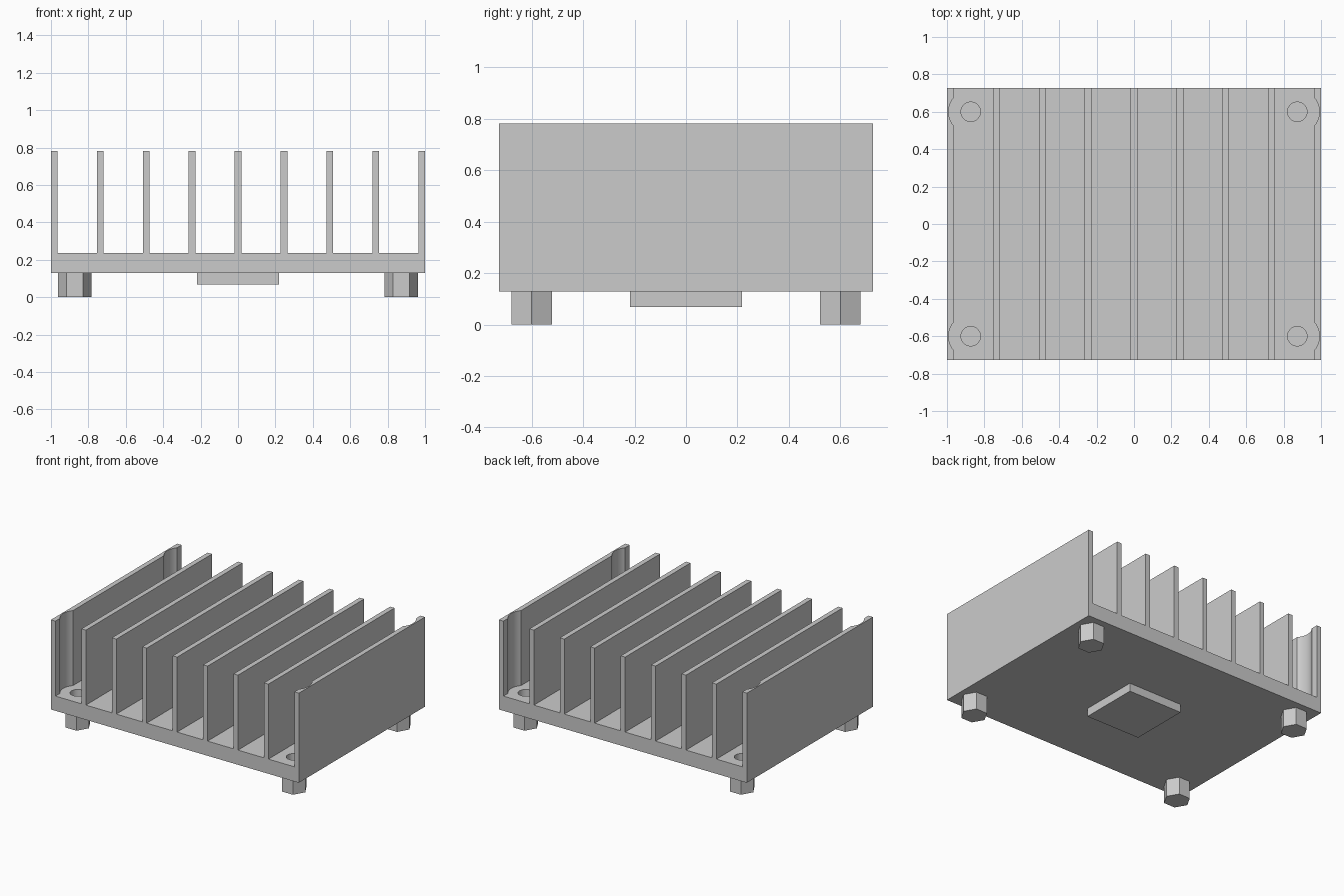
import bpy, bmesh, math

if "Cube" in bpy.data.objects:
    bpy.data.objects.remove(bpy.data.objects["Cube"])

HX, HY = 1.0, 0.727                        # half footprint
Z_PAD, Z_BASE, Z_FLOOR, Z_TOP = 0.068, 0.128, 0.235, 0.782
FIN_T, FINS = 0.036, 9
MX, MY = 0.873, 0.6                        # mounting hole centre
HOLE_R, RELIEF_R, HEX_R = 0.052, 0.118, 0.09

metal = bpy.data.materials.new("aluminium grey")
metal.diffuse_color = (0.6, 0.6, 0.6, 1)
metal.use_nodes = True
metal.node_tree.nodes["Principled BSDF"].inputs["Base Color"].default_value = metal.diffuse_color


def prism(name, outline, z0, z1):
    """Extrude a plan outline (counter-clockwise) from z0 to z1."""
    bm = bmesh.new()
    face = bm.faces.new([bm.verts.new((x, y, z0)) for x, y in outline])
    top = bmesh.ops.extrude_face_region(bm, geom=[face])["geom"]
    bmesh.ops.translate(bm, vec=(0, 0, z1 - z0),
                        verts=[v for v in top if isinstance(v, bmesh.types.BMVert)])
    bmesh.ops.recalc_face_normals(bm, faces=bm.faces)
    mesh = bpy.data.meshes.new(name)
    bm.to_mesh(mesh)
    bm.free()
    mesh.materials.append(metal)
    obj = bpy.data.objects.new(name, mesh)
    bpy.context.collection.objects.link(obj)
    return obj


def rect(x0, x1, y0, y1):
    return [(x0, y0), (x1, y0), (x1, y1), (x0, y1)]


def ring(cx, cy, r, n):
    return [(cx + r * math.cos(math.tau * i / n), cy + r * math.sin(math.tau * i / n))
            for i in range(n)]


def smooth(obj):
    bpy.ops.object.select_all(action='DESELECT')
    obj.select_set(True)
    bpy.context.view_layer.objects.active = obj
    bpy.ops.object.shade_smooth_by_angle(angle=math.radians(30))


# Base plate with four screw holes
base = prism("base_plate", rect(-HX, HX, -HY, HY), Z_BASE, Z_FLOOR)
corners = [(sx * MX, sy * MY) for sx in (-1, 1) for sy in (-1, 1)]
for x, y in corners:
    cutter = prism("hole_cutter", ring(x, y, HOLE_R, 32), Z_BASE - 0.1, Z_FLOOR + 0.1)
    mod = base.modifiers.new("hole", 'BOOLEAN')
    mod.operation, mod.solver, mod.object = 'DIFFERENCE', 'EXACT', cutter
    bpy.context.view_layer.objects.active = base
    bpy.ops.object.modifier_apply(modifier=mod.name)
    bpy.data.objects.remove(cutter)
smooth(base)

# Plain inner fins
pitch = (2 * HX - FIN_T) / (FINS - 1)
for i in range(1, FINS - 1):
    x = -HX + i * pitch
    prism("inner_fin", rect(x, x + FIN_T, -HY, HY), Z_FLOOR, Z_TOP)

# Outer fins, scooped out around the screw holes
inner = HX - FIN_T
half = math.acos((inner - MX) / RELIEF_R)
for s in (-1, 1):
    plan = [(inner, -HY)]
    for cy in (-MY, MY):
        for k in range(17):
            t = -half + 2 * half * k / 16
            plan.append((MX + RELIEF_R * math.cos(t), cy + RELIEF_R * math.sin(t)))
    plan += [(inner, HY), (HX, HY), (HX, -HY)]
    smooth(prism("outer_fin", [(s * x, y) for x, y in plan], Z_FLOOR, Z_TOP))

# Contact pad and hexagonal standoffs underneath
prism("contact_pad", rect(-0.218, 0.218, -0.218, 0.218), Z_PAD, Z_BASE)
for x, y in corners:
    prism("hex_standoff", ring(x, y, HEX_R, 6), 0, Z_BASE)
